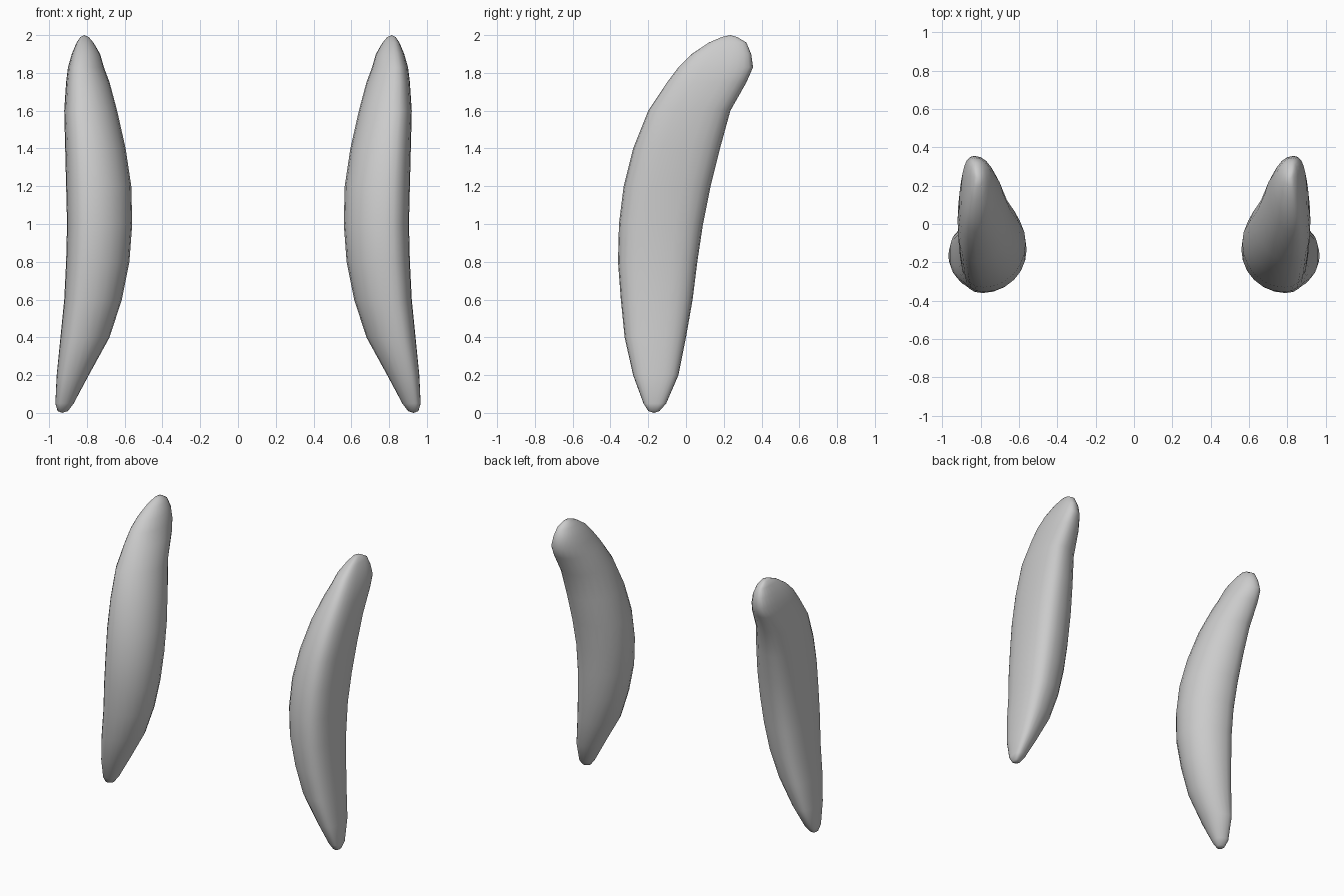
import bpy, bmesh, math

cube = bpy.data.objects.get("Cube")
if cube:
    bpy.data.objects.remove(cube)

grey = bpy.data.materials.new("light_grey")
grey.use_nodes = True
colour = (0.6, 0.6, 0.6, 1)
grey.diffuse_color = colour
grey.node_tree.nodes["Principled BSDF"].inputs["Base Color"].default_value = colour

# Horizontal sections: height, inner x, outer x, front y, back y
SECTIONS = [
    (.01, .90, .955, -.20, -.14),
    (.05, .87, .967, -.225, -.105),
    (.2, .79, .96, -.28, -.04),
    (.4, .68, .94, -.325, 0),
    (.6, .615, .92, -.345, .035),
    (.8, .575, .91, -.36, .06),
    (1, .56, .905, -.355, .09),
    (1.2, .565, .91, -.33, .13),
    (1.4, .595, .915, -.28, .18),
    (1.6, .64, .92, -.2, .235),
    (1.75, .68, .91, -.1, .32),
    (1.83, .71, .9, -.04, .355),
    (1.9, .73, .88, .03, .345),
    (1.96, .765, .855, .12, .32),
    (1.99, .79, .835, .19, .27),
]
SIDES = 24


def section_ring(bm, z, inner, outer, front, back):
    """Egg-shaped ring: full curve on the inner side, flattened outer side."""
    cx = inner + (outer - inner) * .64
    cy, half = (front + back) / 2, (back - front) / 2
    ring = []
    for i in range(SIDES):
        angle = math.tau * i / SIDES
        c, s = math.cos(angle), math.sin(angle)
        power = .8 if c > 0 else 1
        reach = outer - cx if c > 0 else cx - inner
        x = cx + math.copysign(abs(c) ** power, c) * reach
        y = cy + math.copysign(abs(s) ** power, s) * half
        ring.append(bm.verts.new((x, y, z)))
    return ring


def build_pod(name, side):
    """Loft the sections into a curved pod; side -1 mirrors it."""
    bm = bmesh.new()
    rings = [section_ring(bm, *row) for row in SECTIONS]
    for low, high in zip(rings, rings[1:]):
        for i in range(SIDES):
            j = (i + 1) % SIDES
            bm.faces.new((low[i], low[j], high[j], high[i]))
    # Rounded tips
    bottom = bm.verts.new((.93, -.17, 0))
    top = bm.verts.new((.815, .235, 2))
    for tip, ring in ((bottom, rings[0]), (top, rings[-1])):
        for i in range(SIDES):
            bm.faces.new((tip, ring[i], ring[(i + 1) % SIDES]))
    for v in bm.verts:
        v.co.x *= side
    bmesh.ops.recalc_face_normals(bm, faces=bm.faces)
    for f in bm.faces:
        f.smooth = True
    mesh = bpy.data.meshes.new(name)
    bm.to_mesh(mesh)
    bm.free()
    mesh.materials.append(grey)
    pod = bpy.data.objects.new(name, mesh)
    bpy.context.collection.objects.link(pod)


build_pod("left_curved_pod", 1)
build_pod("right_curved_pod", -1)
